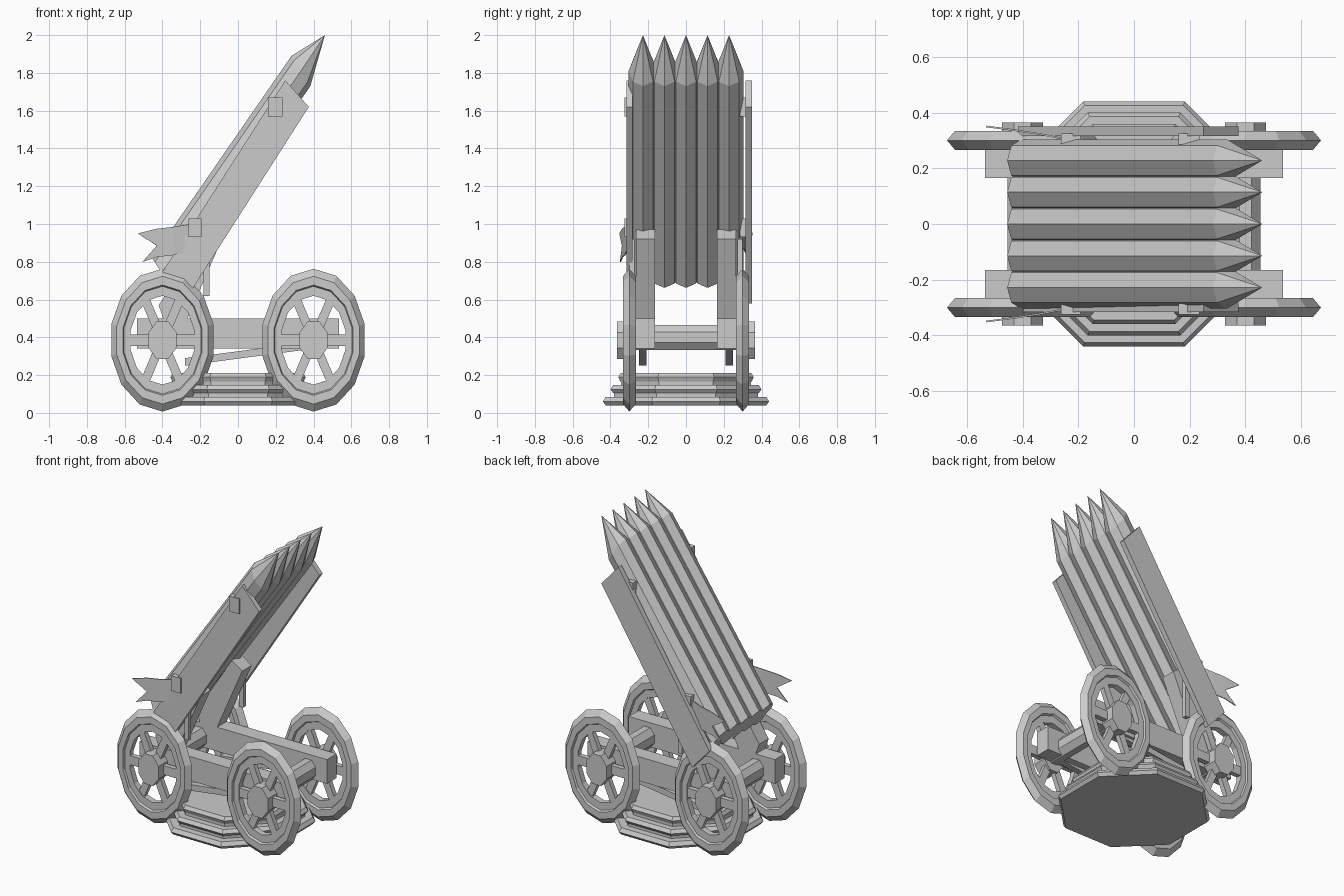
import bpy, bmesh, math
from mathutils import Vector

if "Cube" in bpy.data.objects:
    bpy.data.objects.remove(bpy.data.objects["Cube"])

grey = bpy.data.materials.new("stone_grey")
grey.diffuse_color = (0.6, 0.6, 0.6, 1)
grey.use_nodes = True
grey.node_tree.nodes["Principled BSDF"].inputs["Base Color"].default_value = grey.diffuse_color


def finish(name, bm):
    bmesh.ops.recalc_face_normals(bm, faces=bm.faces)
    mesh = bpy.data.meshes.new(name)
    bm.to_mesh(mesh)
    bm.free()
    mesh.materials.append(grey)
    obj = bpy.data.objects.new(name, mesh)
    bpy.context.collection.objects.link(obj)
    return obj


def bridge(bm, a, b):
    n = len(a)
    for i in range(n):
        bm.faces.new((a[i], a[(i + 1) % n], b[(i + 1) % n], b[i]))


def prism(bm, pts, y0, y1):
    """Side-view outline (x, z) extruded along y."""
    a = [bm.verts.new((x, y0, z)) for x, z in pts]
    b = [bm.verts.new((x, y1, z)) for x, z in pts]
    bm.faces.new(a)
    bm.faces.new(b)
    bridge(bm, a, b)


def oval(cx, cz, rx, rz, n, turn=0.0):
    return [(cx + rx * math.sin(turn + math.tau * i / n),
             cz + rz * math.cos(turn + math.tau * i / n)) for i in range(n)]


def rect(x0, x1, z0, z1):
    return [(x0, z0), (x1, z0), (x1, z1), (x0, z1)]


def part(name, pts, y0, y1):
    bm = bmesh.new()
    prism(bm, pts, y0, y1)
    return finish(name, bm)


def pair(name, pts, y0, y1):
    part(name + "_front", pts, -y1, -y0)
    part(name + "_back", pts, y0, y1)


# Stepped eight-sided base (apothem, z)
profile = [(.425, .04), (.44, .06), (.425, .085), (.38, .085), (.38, .105),
           (.385, .105), (.4, .125), (.385, .147), (.345, .147), (.345, .165),
           (.348, .165), (.358, .19), (.345, .212)]
bm = bmesh.new()
rings = []
for r, z in profile:
    R = r / math.cos(math.pi / 8)
    rings.append([bm.verts.new((x, y, z)) for x, y in oval(0, 0, R, R, 8, math.pi / 8)])
for a, b in zip(rings, rings[1:]):
    bridge(bm, a, b)
bm.faces.new(rings[0])
bm.faces.new(rings[-1])
finish("stepped_base", bm)

# Wheels: tyre, recessed rim, spokes and hub
SQUASH, CZ, SIDES = 0.735, 0.385, 14
TYRE = [(.378, 0), (.338, .034), (.292, .034), (.285, .02), (.235, .02),
        (.235, -.02), (.285, -.02), (.292, -.034), (.338, -.034)]


def wheel(name, cx, cy):
    bm = bmesh.new()
    rings = [[bm.verts.new((x, cy + dy, z))
              for x, z in oval(cx, CZ, r * SQUASH, r, SIDES)] for r, dy in TYRE]
    for i, ring in enumerate(rings):
        bridge(bm, ring, rings[(i + 1) % len(rings)])
    for k in range(6):
        a = k * math.tau / 6
        d, s = Vector((math.cos(a), math.sin(a))), Vector((-math.sin(a), math.cos(a))) * .03
        pts = [d * .06 - s, d * .25 - s, d * .25 + s, d * .06 + s]
        prism(bm, [(cx + p.x * SQUASH, CZ + p.y) for p in pts], cy - .016, cy + .016)
    side = 1 if cy > 0 else -1
    prism(bm, oval(cx, CZ, .08, .108, 8, math.pi / 8), side * .27, side * .365)
    finish(name, bm)


for nx, cx in (("rear", -.4), ("fore", .4)):
    for ny, cy in (("front", -.3), ("back", .3)):
        wheel(f"wheel_{nx}_{ny}", cx, cy)
    part(f"axle_{nx}", oval(cx, .4, .058, .072, 8, math.pi / 8), -.3, .3)

# Chassis
pair("side_rail", rect(-.535, .535, .34, .5), .165, .268)
pair("lower_strut", [(-.28, .25), (.4, .34), (.4, .378), (-.28, .29)], .21, .25)

# Supports from the rails up to the rack
pair("rack_support", [(-.42, .57), (-.36, .4), (-.29, .45), (-.085, .92), (-.16, .97)], .165, .265)
pair("prop_rod", rect(-.182, -.152, .62, .92), .272, .3)

# Rack side boards
board = [(.25, 1.76), (.375, 1.62), (-.29, .58), (-.417, .72)]
part("rack_board_front", board, -.315, -.282)
part("rack_board_back", board, .315, .35)

# Clamps on the rack sides
pair("upper_clamp", rect(.16, .235, 1.57, 1.67), .285, .325)
pair("lower_clamp", rect(-.262, -.192, .93, 1.03), .285, .325)

# Row of five eight-sided pointed shafts
LOW, HIGH, TIP = Vector((-.405, 0, .742)), Vector((.333, 0, 1.81)), Vector((.46, 0, 2.0))
UP, SIDE = Vector((-.05, 0, .08)), Vector((0, .076, 0))
for k in range(5):
    off = Vector((0, (k - 2) * .114, 0))
    bm = bmesh.new()
    ends = [[bm.verts.new(c + off + UP * b + SIDE * a) for a, b in oval(0, 0, 1, 1, 8)]
            for c in (LOW, HIGH)]
    bridge(bm, *ends)
    bm.faces.new(ends[0])
    tip = bm.verts.new(TIP + off)
    for i in range(8):
        bm.faces.new((ends[1][i], ends[1][(i + 1) % 8], tip))
    finish(f"pointed_shaft_{k + 1}", bm)

# Swallow-tailed pennants, bowing outwards towards the tail
upper = [(-.53, .95), (-.43, .975), (-.34, .985), (-.25, 1.0)]
lower = [(-.505, .8), (-.43, .825), (-.34, .835), (-.25, .87)]
notch = (-.43, .885)


def bow(x):
    return .305 + .045 * min(1, max(0, (-.25 - x) / .28)) ** 0.8


for name, s in (("front", -1), ("back", 1)):
    bm = bmesh.new()
    V = lambda p: bm.verts.new((p[0], s * bow(p[0]), p[1]))
    u, l, n = [V(p) for p in upper], [V(p) for p in lower], V(notch)
    bm.faces.new((u[0], u[1], n))
    bm.faces.new((l[0], n, l[1]))
    bm.faces.new((n, u[1], u[2], l[2], l[1]))
    bm.faces.new((u[2], u[3], l[3], l[2]))
    obj = finish("pennant_" + name, bm)
    mod = obj.modifiers.new("thickness", 'SOLIDIFY')
    mod.thickness = .006
    mod.offset = 0
